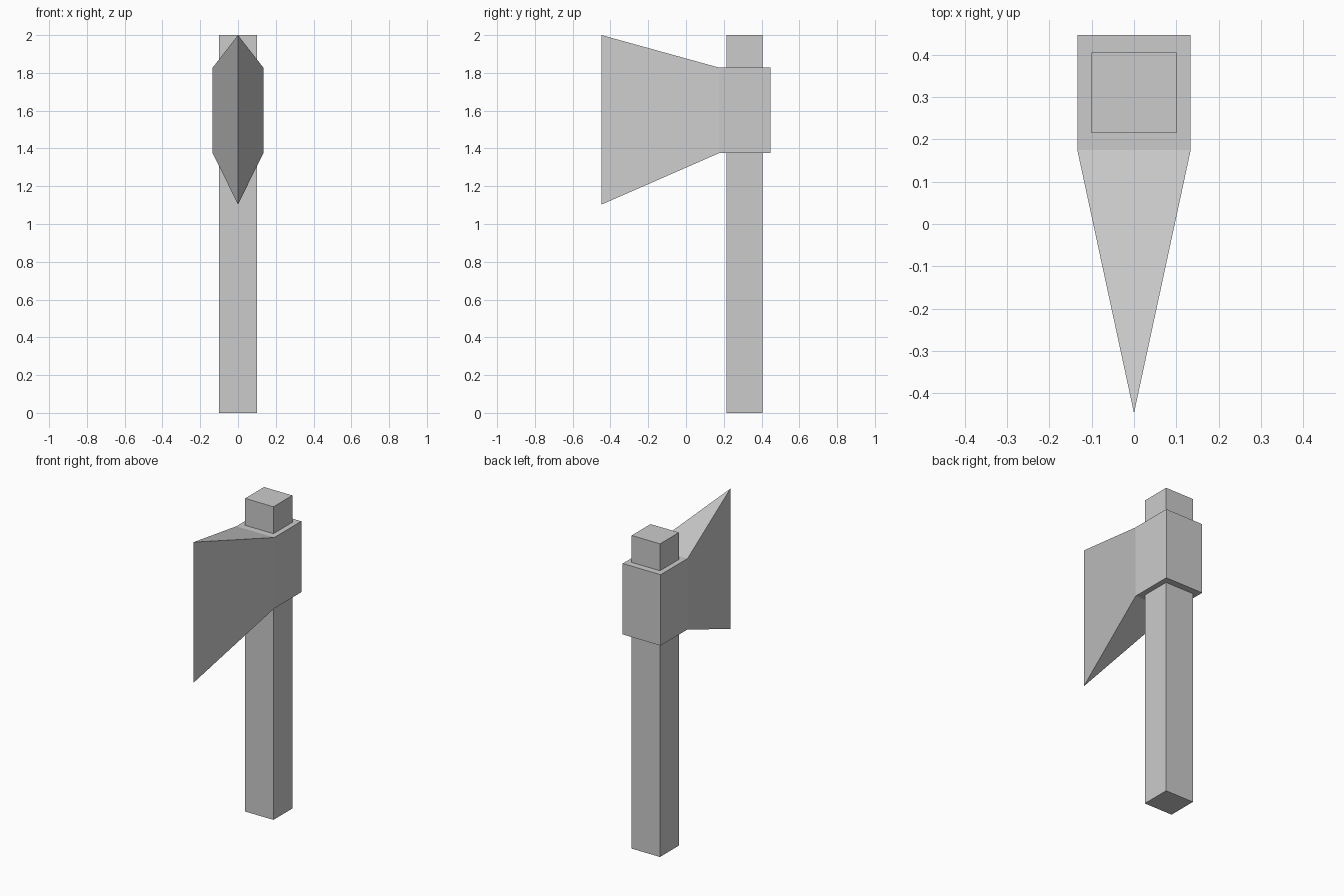
import bpy, bmesh

if "Cube" in bpy.data.objects:
    bpy.data.objects.remove(bpy.data.objects["Cube"])


def make_box(bm, x, y0, y1, z0, z1):
    """Box symmetric about x = 0, returns its faces."""
    geom = bmesh.ops.create_cube(bm, size=1)
    for v in geom["verts"]:
        v.co.x *= 2 * x
        v.co.y = y1 if v.co.y > 0 else y0
        v.co.z = z1 if v.co.z > 0 else z0
    bm.normal_update()
    return bm.faces


def finish(bm, name):
    bmesh.ops.recalc_face_normals(bm, faces=bm.faces)
    mesh = bpy.data.meshes.new(name)
    bm.to_mesh(mesh)
    bm.free()
    obj = bpy.data.objects.new(name, mesh)
    bpy.context.collection.objects.link(obj)
    return obj


# Square wooden handle, running through the head
bm = bmesh.new()
make_box(bm, 0.10, 0.215, 0.405, 0.0, 2.0)
finish(bm, "handle")

# Axe head: socket block, front face extruded and flared to a sharp edge
bm = bmesh.new()
faces = make_box(bm, 0.134, 0.175, 0.447, 1.375, 1.828)
front = min(faces, key=lambda f: f.calc_center_median().y)
blade = bmesh.ops.extrude_discrete_faces(bm, faces=[front])["faces"][0]
for v in blade.verts:
    top = v.co.z > 1.6
    v.co = (0, -0.447, 2.0 if top else 1.103)
bmesh.ops.remove_doubles(bm, verts=bm.verts, dist=0.0001)
finish(bm, "axe_head")
